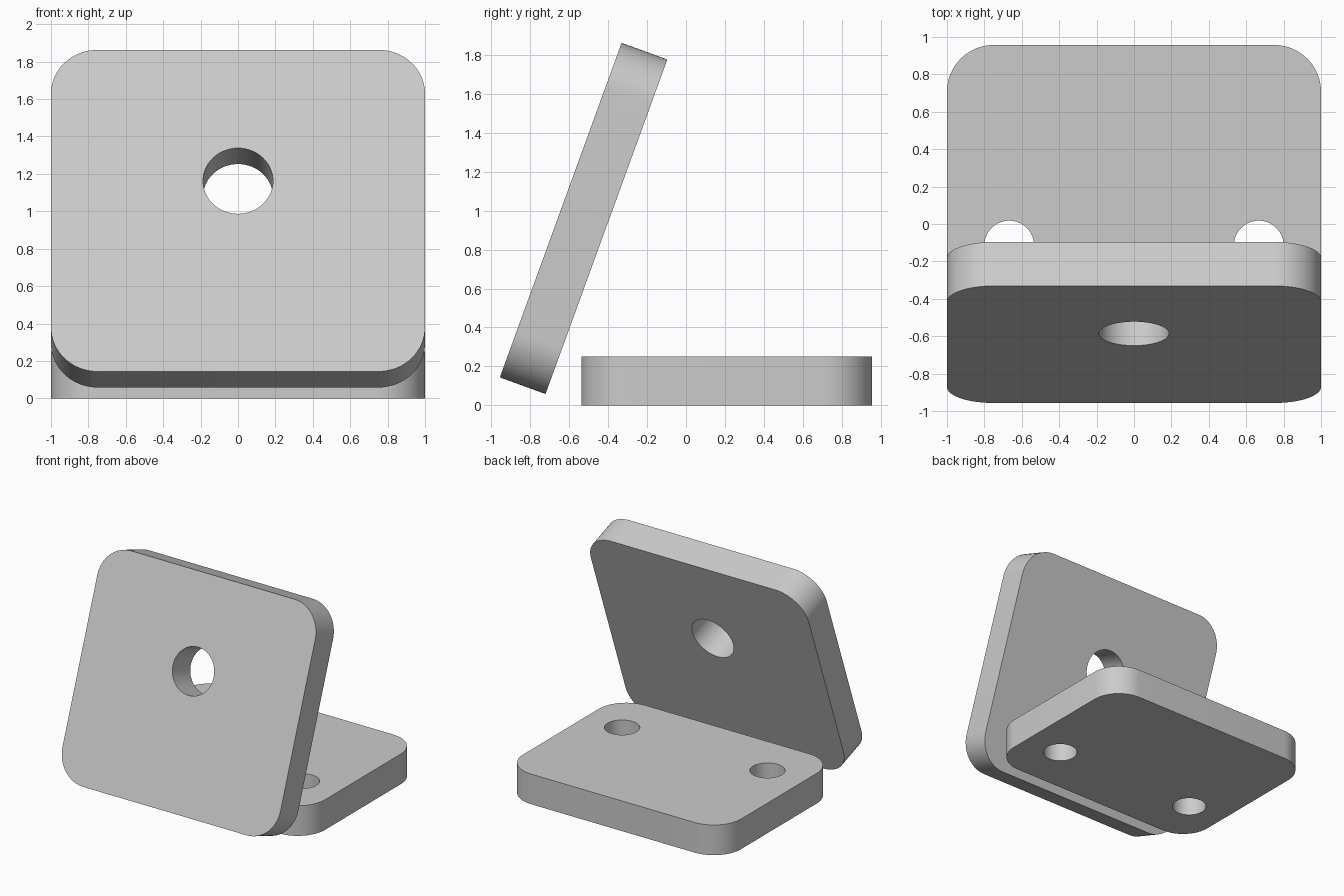
import bpy, bmesh, math
from mathutils import Matrix

if "Cube" in bpy.data.objects:
    bpy.data.objects.remove(bpy.data.objects["Cube"], do_unlink=True)

WIDTH, THICKNESS, CORNER = 2.0, 0.25, 0.25

grey = bpy.data.materials.new("plain grey")
grey.use_nodes = True
grey.diffuse_color = (0.6, 0.6, 0.6, 1)
grey.node_tree.nodes["Principled BSDF"].inputs["Base Color"].default_value = (0.6, 0.6, 0.6, 1)


def make_object(name, bm):
    mesh = bpy.data.meshes.new(name)
    bm.to_mesh(mesh)
    bm.free()
    obj = bpy.data.objects.new(name, mesh)
    bpy.context.collection.objects.link(obj)
    mesh.materials.append(grey)
    return obj


def rounded_plate(name, length, holes):
    """Plate lying from y = 0 to length, with (x, y, radius) through holes."""
    bm = bmesh.new()
    bmesh.ops.create_cube(bm, size=1)
    bmesh.ops.scale(bm, vec=(WIDTH, length, THICKNESS), verts=bm.verts)
    bmesh.ops.translate(bm, vec=(0, length / 2, THICKNESS / 2), verts=bm.verts)
    uprights = [e for e in bm.edges if abs(e.verts[0].co.z - e.verts[1].co.z) > 0.1]
    bmesh.ops.bevel(bm, geom=uprights, offset=CORNER, segments=16, profile=0.5,
                    affect='EDGES')
    plate = make_object(name, bm)

    # Drill the holes
    bm = bmesh.new()
    for x, y, radius in holes:
        bmesh.ops.create_cone(bm, cap_ends=True, segments=64, radius1=radius,
                              radius2=radius, depth=THICKNESS * 3,
                              matrix=Matrix.Translation((x, y, THICKNESS / 2)))
    cutter = make_object(name + "_cutter", bm)
    cutter.hide_render = True
    drill = plate.modifiers.new("holes", 'BOOLEAN')
    drill.operation = 'DIFFERENCE'
    drill.solver = 'EXACT'
    drill.object = cutter

    bpy.ops.object.select_all(action='DESELECT')
    plate.select_set(True)
    bpy.context.view_layer.objects.active = plate
    bpy.ops.object.modifier_apply(modifier=drill.name)
    bpy.data.objects.remove(cutter, do_unlink=True)
    bpy.ops.object.shade_smooth_by_angle(angle=math.radians(30))
    return plate


# Flat base with two mounting holes
base = rounded_plate("base_plate", 1.495, [(s * 0.667, 0.423, 0.133) for s in (-1, 1)])
base.location = (0, -0.538, 0)

# Leaning plate with one central hole, tilted back from vertical
upright = rounded_plate("leaning_plate", 1.83, [(0, 1.084, 0.187)])
upright.rotation_euler = (math.radians(70), 0, 0)
upright.location = (0, -0.722, 0.058)
